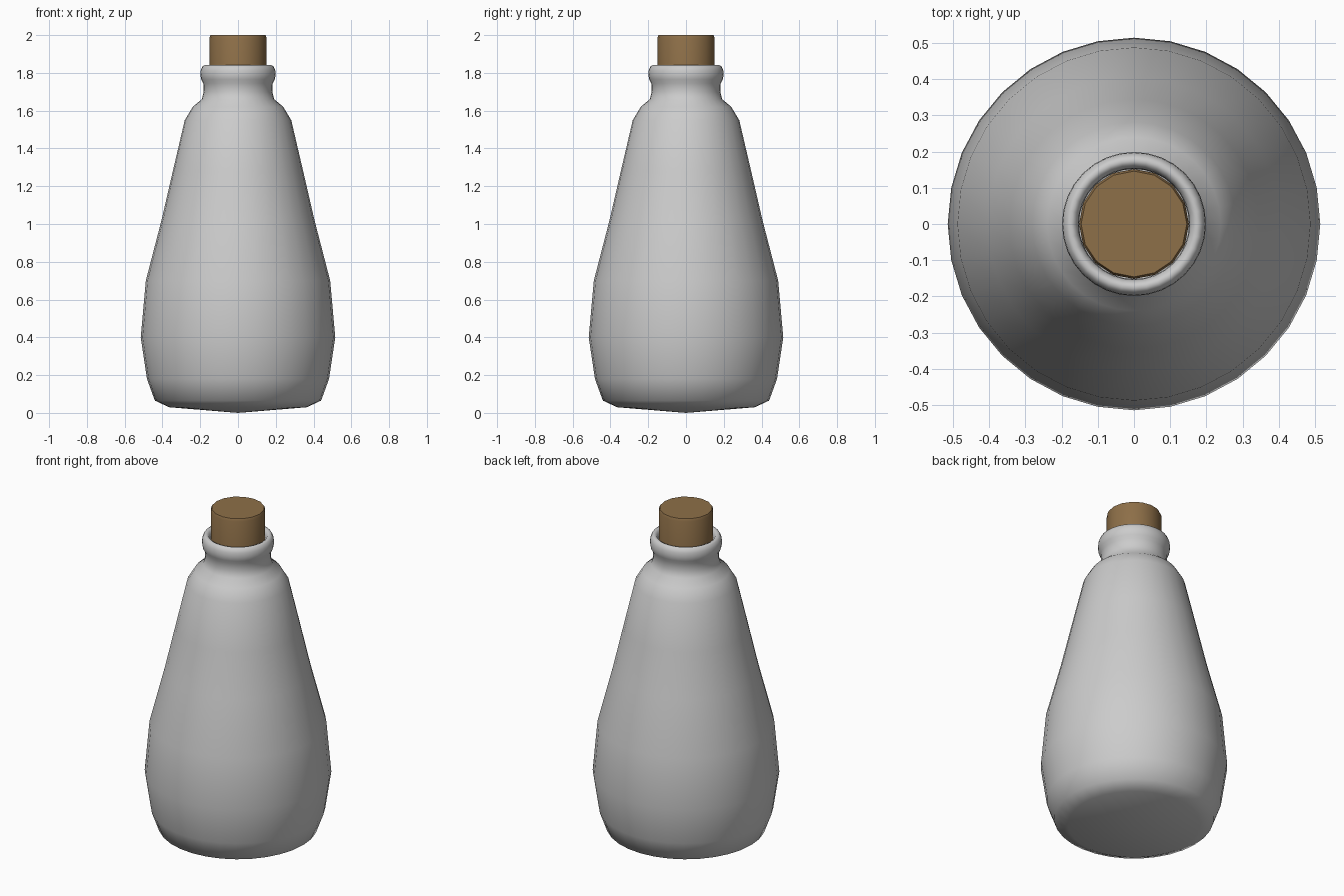
import bpy, bmesh, math

if "Cube" in bpy.data.objects:
    bpy.data.objects.remove(bpy.data.objects["Cube"])

def lathe(name, profile, sides, angle, color=None):
    """Revolve a list of (radius, z) points around the z axis."""
    bm = bmesh.new()
    rings = []
    for r, z in profile:
        if r == 0:
            rings.append([bm.verts.new((0, 0, z))] * sides)
        else:
            rings.append([bm.verts.new((r * math.cos(2 * math.pi * i / sides),
                                        r * math.sin(2 * math.pi * i / sides), z))
                          for i in range(sides)])
    for a, b in zip(rings, rings[1:]):
        for i in range(sides):
            j = (i + 1) % sides
            bm.faces.new(list(dict.fromkeys((a[i], a[j], b[j], b[i]))))
    bmesh.ops.recalc_face_normals(bm, faces=bm.faces)
    me = bpy.data.meshes.new(name)
    bm.to_mesh(me)
    bm.free()
    ob = bpy.data.objects.new(name, me)
    bpy.context.collection.objects.link(ob)
    if color:
        mat = bpy.data.materials.new(name)
        mat.diffuse_color = color
        mat.use_nodes = True
        mat.node_tree.nodes["Principled BSDF"].inputs["Base Color"].default_value = mat.diffuse_color
        me.materials.append(mat)
    bpy.ops.object.select_all(action='DESELECT')
    bpy.context.view_layer.objects.active = ob
    ob.select_set(True)
    bpy.ops.object.shade_smooth_by_angle(angle=math.radians(angle))
    return ob

# Bottle: slightly pointed base, body, shoulder, neck, rounded lip and inner throat
lathe("bottle", [
    (0, 0.0), (0.365, 0.03), (0.44, 0.065), (0.482, 0.18), (0.515, 0.40),
    (0.488, 0.70), (0.405, 1.02), (0.345, 1.28), (0.282, 1.55), (0.24, 1.62),
    (0.192, 1.66), (0.182, 1.70), (0.184, 1.745), (0.195, 1.765), (0.199, 1.79),
    (0.197, 1.815), (0.188, 1.835), (0.176, 1.842), (0.163, 1.836), (0.154, 1.815),
    (0.152, 1.66)], 32, 80)

# Cork stopper with a softened top edge
lathe("cork", [
    (0, 1.66), (0.15, 1.66), (0.152, 1.985), (0.146, 2.0), (0, 2.0)],
    16, 50, (0.27, 0.16, 0.065, 1))
